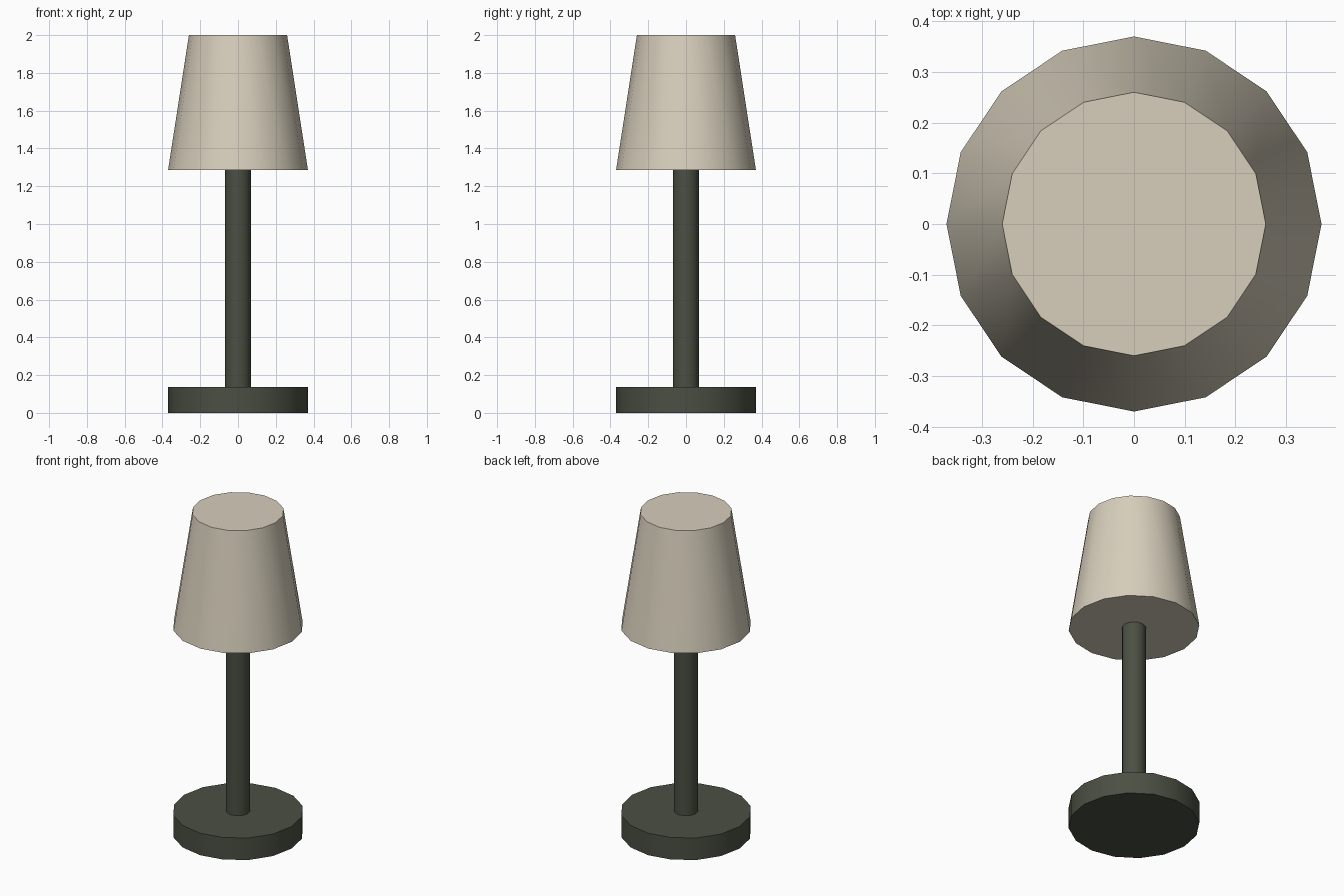
import bpy
import math

if "Cube" in bpy.data.objects:
    bpy.data.objects.remove(bpy.data.objects["Cube"])


def material(name, color):
    mat = bpy.data.materials.new(name)
    mat.diffuse_color = color
    mat.use_nodes = True
    mat.node_tree.nodes["Principled BSDF"].inputs["Base Color"].default_value = mat.diffuse_color
    return mat


def round_part(name, r_bottom, r_top, z_bottom, z_top, mat):
    """16-sided capped cone or cylinder between two heights."""
    bpy.ops.mesh.primitive_cone_add(
        vertices=16, radius1=r_bottom, radius2=r_top,
        depth=z_top - z_bottom, location=(0, 0, (z_bottom + z_top) / 2))
    obj = bpy.context.object
    obj.name = name
    obj.data.materials.append(mat)
    bpy.ops.object.shade_smooth_by_angle(angle=math.radians(30))
    return obj


metal = material("dark_metal", (0.07, 0.078, 0.055, 1))
fabric = material("cream_fabric", (0.68, 0.62, 0.50, 1))

# Heavy disc foot
round_part("base", 0.37, 0.37, 0.0, 0.137, metal)
# Upright stem from foot to shade
round_part("stem", 0.068, 0.068, 0.137, 1.287, metal)
# Tapered closed lampshade
round_part("lampshade", 0.37, 0.26, 1.287, 2.0, fabric)
